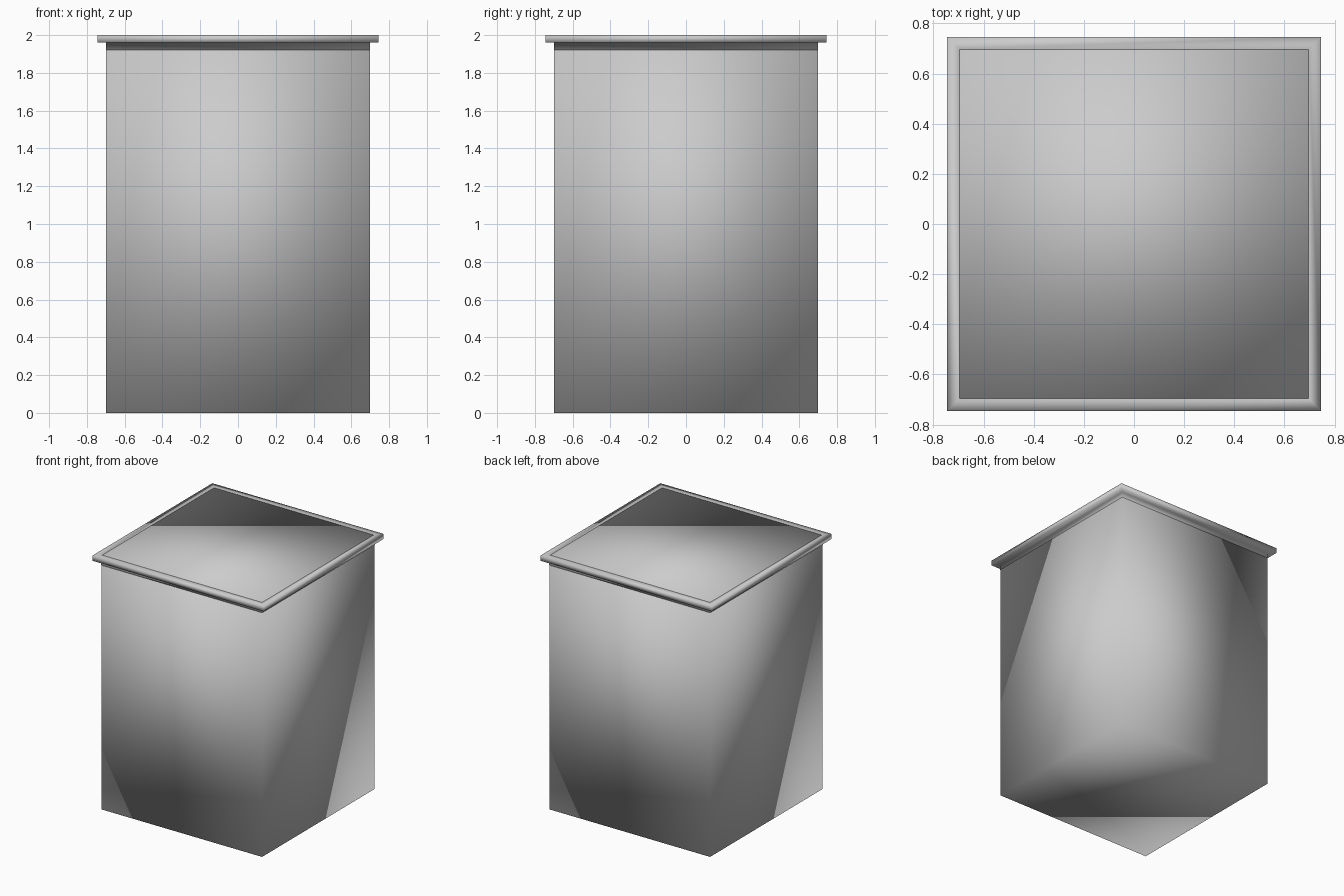
import bpy, bmesh

if "Cube" in bpy.data.objects:
    bpy.data.objects.remove(bpy.data.objects["Cube"])

BODY = 0.698   # half width of the body
RIM = 0.745    # half width of the rim


def finish(bm, name):
    bmesh.ops.recalc_face_normals(bm, faces=bm.faces[:])
    mesh = bpy.data.meshes.new(name)
    bm.to_mesh(mesh)
    bm.free()
    for p in mesh.polygons:
        p.use_smooth = True
    obj = bpy.data.objects.new(name, mesh)
    bpy.context.collection.objects.link(obj)
    return obj


# Body: plain closed box with fully smooth shading
bm = bmesh.new()
bmesh.ops.create_cube(bm, size=1)
for v in bm.verts:
    v.co = (v.co.x * 2 * BODY, v.co.y * 2 * BODY, (v.co.z + 0.5) * 1.997)
finish(bm, "body")

# Rim: stepped moulding swept round the square top with mitred corners
profile = [(BODY - 0.01, 1.92), (BODY + 0.002, 1.92), (BODY + 0.002, 1.96),
           (RIM, 1.96), (RIM, 2.0), (BODY, 2.0), (BODY - 0.01, 1.99)]
bm = bmesh.new()
rings = [[bm.verts.new((sx * r, sy * r, z)) for r, z in profile]
         for sx, sy in ((1, 1), (-1, 1), (-1, -1), (1, -1))]
n = len(profile)
for i in range(4):
    a, b = rings[i], rings[(i + 1) % 4]
    for j in range(n):
        k = (j + 1) % n
        bm.faces.new((a[j], b[j], b[k], a[k]))
finish(bm, "top_rim")
